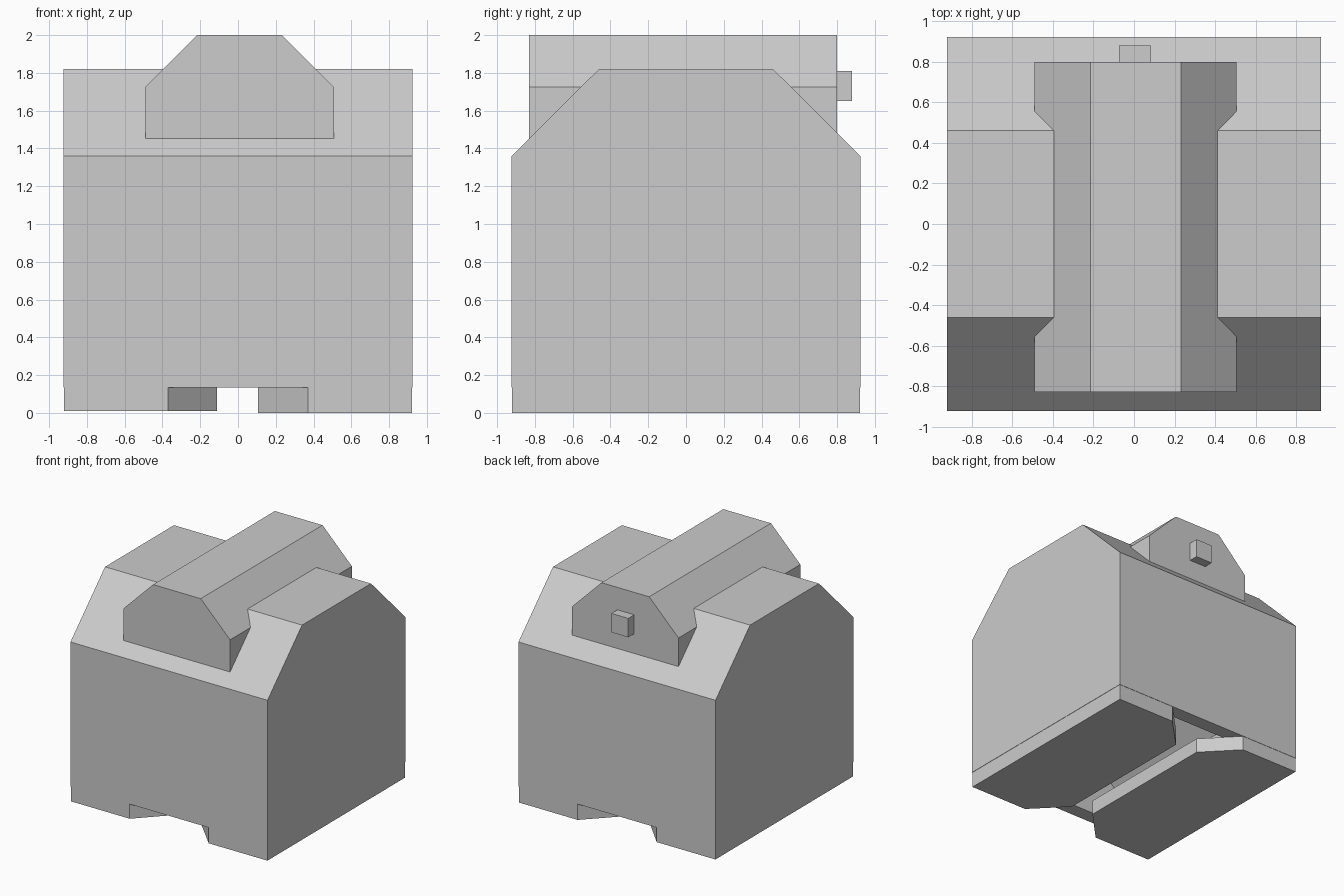
import bpy
import bmesh
from mathutils import Vector

cube = bpy.data.objects.get("Cube")
if cube:
    bpy.data.objects.remove(cube, do_unlink=True)

grey = bpy.data.materials.new("light_grey")
grey.use_nodes = True
grey.diffuse_color = (0.604, 0.604, 0.604, 1)
grey.node_tree.nodes["Principled BSDF"].inputs["Base Color"].default_value = grey.diffuse_color


def prism(name, points, axis, start, end):
    """Extrude a flat outline along x, y or z; outline uses the other two axes in order."""
    bm = bmesh.new()

    def place(p):
        co = list(p)
        co.insert(axis, start)
        return bm.verts.new(co)

    face = bm.faces.new([place(p) for p in points])
    grown = bmesh.ops.extrude_face_region(bm, geom=[face])["geom"]
    shift = Vector((0, 0, 0))
    shift[axis] = end - start
    bmesh.ops.translate(bm, vec=shift, verts=[g for g in grown if isinstance(g, bmesh.types.BMVert)])
    bmesh.ops.recalc_face_normals(bm, faces=bm.faces)
    mesh = bpy.data.meshes.new(name)
    bm.to_mesh(mesh)
    bm.free()
    mesh.materials.append(grey)
    obj = bpy.data.objects.new(name, mesh)
    bpy.context.collection.objects.link(obj)
    return obj


def roof_outline(left, right, base, shoulder, top, inset):
    """Box outline with both upper corners sloped."""
    return [(left, base), (right, base), (right, shoulder),
            (right - inset, top), (left + inset, top), (left, shoulder)]


HALF = 0.923
FLOOR = 0.135

# Main block, sloped at the front and back of its top
body = prism("body", roof_outline(-HALF, HALF, FLOOR, 1.36, 1.82, 0.462), 0, -HALF, HALF)

# Hollow in the underside, matching the ridge
cutter = prism("hollow_cutter", roof_outline(-0.5, 0.5, 0, FLOOR + 0.28, FLOOR + 0.55, 0.275), 1, -0.8, 0.8)
cutter.hide_render = True
cut = body.modifiers.new("hollow", "BOOLEAN")
cut.operation = "DIFFERENCE"
cut.solver = "EXACT"
cut.object = cutter
bpy.context.view_layer.objects.active = body
bpy.ops.object.modifier_apply(modifier=cut.name)
bpy.data.objects.remove(cutter, do_unlink=True)

# Ridge along the top, with a small knob on its back end
prism("top_ridge", roof_outline(-0.49, 0.507, 1.445, 1.725, 2.0, 0.275), 1, -0.83, 0.80)
prism("back_knob", [(-0.075, 1.65), (0.083, 1.65), (0.083, 1.81), (-0.075, 1.81)], 1, 0.78, 0.88)

# Foot plates, with the inner corners cut off
for name, side, bottom, inner in (("left_foot_plate", 1, 0.0, 0.105),
                                  ("right_foot_plate", -1, 0.01, 0.11)):
    edge = 0.92
    outline = [(edge, -edge), (edge, edge), (0.37, edge), (inner, 0.65),
               (inner, -0.65), (0.37, -edge)]
    prism(name, [(side * x, y) for x, y in outline], 2, bottom, FLOOR)
